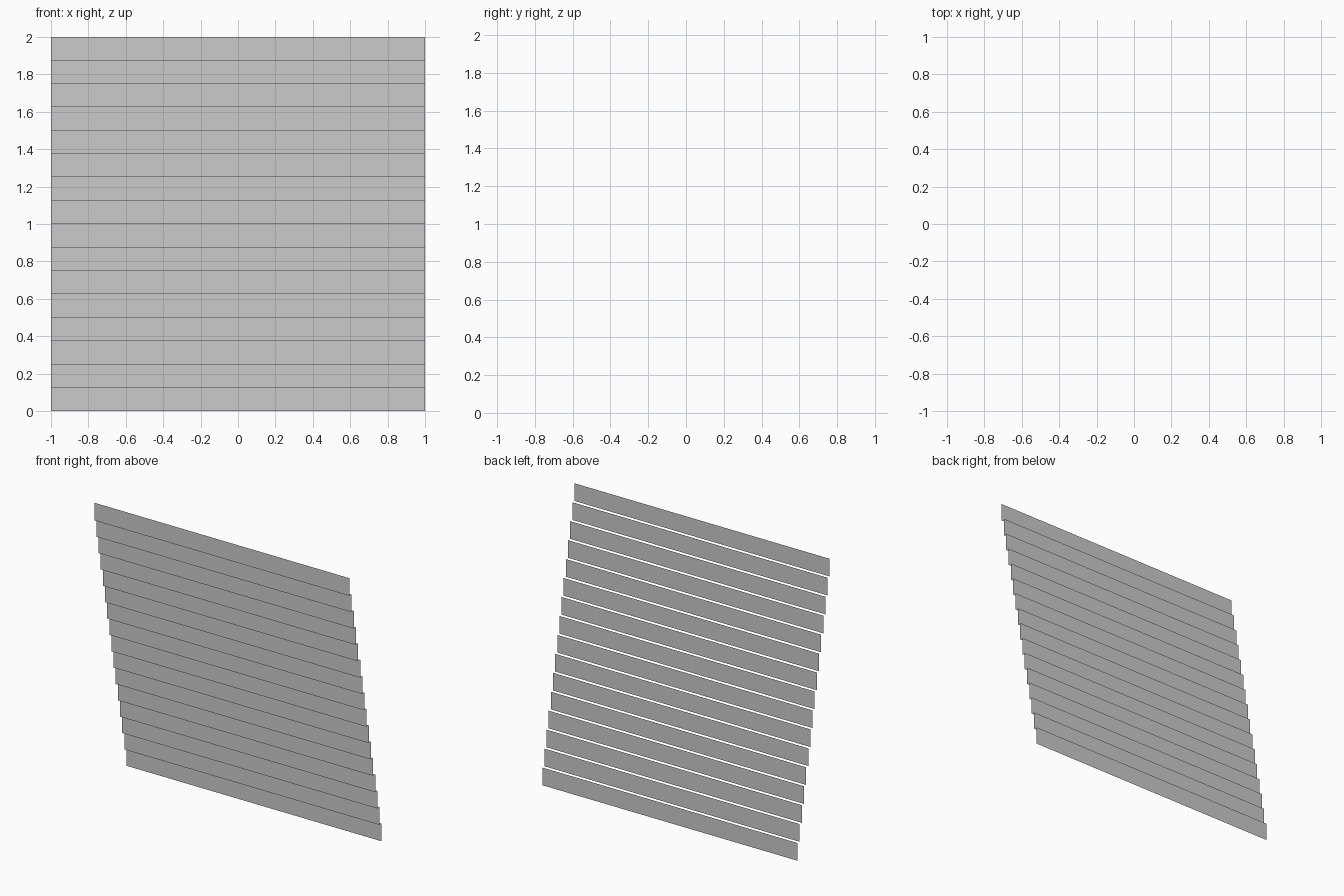
import bpy

if "Cube" in bpy.data.objects:
    bpy.data.objects.remove(bpy.data.objects["Cube"])

COUNT = 16
HEIGHT = 2.0 / COUNT   # height of one slat
DEPTH = 0.36           # total front-to-back run of the stack


def slat(i):
    """Flat upright strip facing the front; higher slats sit further forward."""
    y = DEPTH / 2 - DEPTH * i / (COUNT - 1)
    z0, z1 = i * HEIGHT, (i + 1) * HEIGHT
    mesh = bpy.data.meshes.new(f"slat_{i + 1:02d}")
    mesh.from_pydata([(-1, 0, z0), (1, 0, z0), (1, 0, z1), (-1, 0, z1)], [], [(0, 1, 2, 3)])
    obj = bpy.data.objects.new(mesh.name, mesh)
    obj.location.y = y
    bpy.context.collection.objects.link(obj)


# Stepped stack of slats, bottom to top
for i in range(COUNT):
    slat(i)
